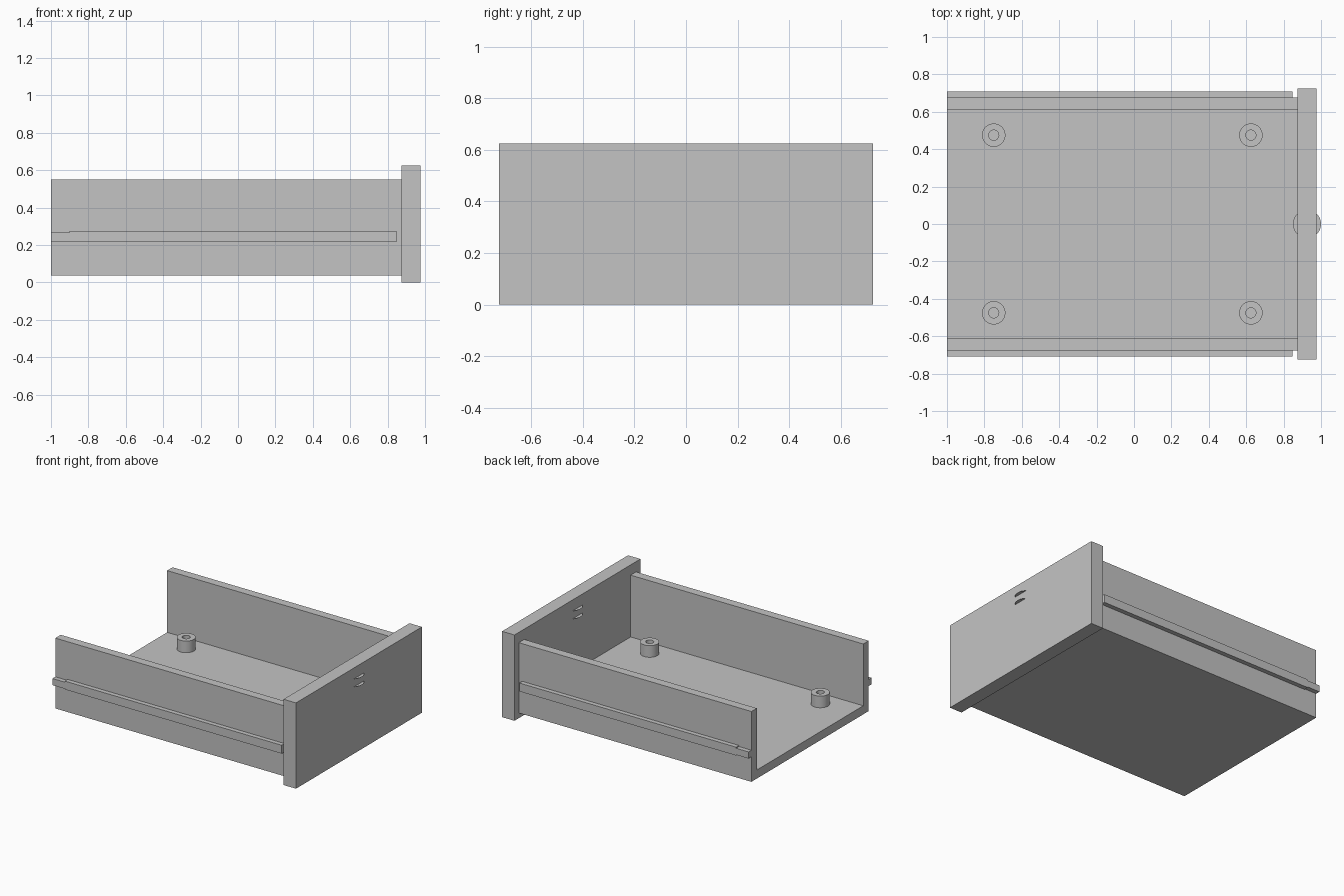
import bpy
import bmesh
import math
from mathutils import Matrix

if "Cube" in bpy.data.objects:
    bpy.data.objects.remove(bpy.data.objects["Cube"], do_unlink=True)

grey = bpy.data.materials.new("plain grey")
grey.use_nodes = True
grey.diffuse_color = (0.55, 0.55, 0.55, 1)
grey.node_tree.nodes["Principled BSDF"].inputs["Base Color"].default_value = (0.55, 0.55, 0.55, 1)


def add_object(name, bm):
    mesh = bpy.data.meshes.new(name)
    bmesh.ops.recalc_face_normals(bm, faces=bm.faces)
    bm.to_mesh(mesh)
    bm.free()
    mesh.materials.append(grey)
    obj = bpy.data.objects.new(name, mesh)
    bpy.context.collection.objects.link(obj)
    return obj


def prism(name, profile, axis, start, end):
    """Extrude a flat outline along x ((y, z) points) or y ((x, z) points)."""
    bm = bmesh.new()
    place = (lambda a, b: (start, a, b)) if axis == "x" else (lambda a, b: (a, start, b))
    face = bm.faces.new([bm.verts.new(place(a, b)) for a, b in profile])
    moved = bmesh.ops.extrude_face_region(bm, geom=[face])["geom"]
    shift = (end - start, 0, 0) if axis == "x" else (0, end - start, 0)
    bmesh.ops.translate(bm, vec=shift, verts=[v for v in moved if isinstance(v, bmesh.types.BMVert)])
    return add_object(name, bm)


def tube(name, x, y, z0, z1, outer, inner, sides=48):
    """Hollow post: a rectangular section spun round a vertical axis."""
    bm = bmesh.new()
    section = [(inner, z0), (outer, z0), (outer, z1), (inner, z1)]
    verts = [bm.verts.new((r, 0, z)) for r, z in section]
    edges = [bm.edges.new((verts[i], verts[(i + 1) % 4])) for i in range(4)]
    bmesh.ops.spin(bm, geom=verts + edges, cent=(0, 0, 0), axis=(0, 0, 1),
                   angle=math.tau, steps=sides, use_duplicate=False)
    bmesh.ops.remove_doubles(bm, verts=bm.verts, dist=0.0001)
    bmesh.ops.translate(bm, vec=(x, y, 0), verts=bm.verts)
    obj = add_object(name, bm)
    bpy.context.view_layer.objects.active = obj
    obj.select_set(True)
    bpy.ops.object.shade_smooth_by_angle(angle=math.radians(30))
    obj.select_set(False)


# Tray: floor and two side walls, open at the far end
out_y, in_y, low, floor, top = 0.675, 0.6125, 0.0375, 0.1, 0.55
tray = [(-out_y, low), (out_y, low), (out_y, top), (in_y, top),
        (in_y, floor), (-in_y, floor), (-in_y, top), (-out_y, top)]
prism("drawer_tray", tray, "x", -1, 0.875)

# Face panel
panel = [(-0.725, 0), (0.725, 0), (0.725, 0.625), (-0.725, 0.625)]
prism("face_panel", panel, "x", 0.875, 0.975)

# Slide rails with a slimmer tip
rail = [(-1, 0.22), (-0.9, 0.22), (-0.9, 0.215), (0.848, 0.215),
        (0.848, 0.276), (-0.9, 0.276), (-0.9, 0.268), (-1, 0.268)]
for side, label in ((1, "back"), (-1, "front")):
    prism(label + "_rail", rail, "y", side * out_y, side * 0.708)

# Screw posts on the floor
for x, end in ((-0.75, "inner"), (0.625, "outer")):
    for y, side in ((0.475, "back"), (-0.475, "front")):
        tube(f"{side}_{end}_post", x, y, floor, 0.185, 0.0625, 0.027)

# Paper-thin round grip plates passing through the panel
for z, label in ((0.545, "upper"), (0.487, "lower")):
    bm = bmesh.new()
    bmesh.ops.create_circle(bm, cap_ends=True, segments=48, radius=0.075,
                            matrix=Matrix.Translation((0.925, 0, z)))
    add_object(label + "_grip_plate", bm)
